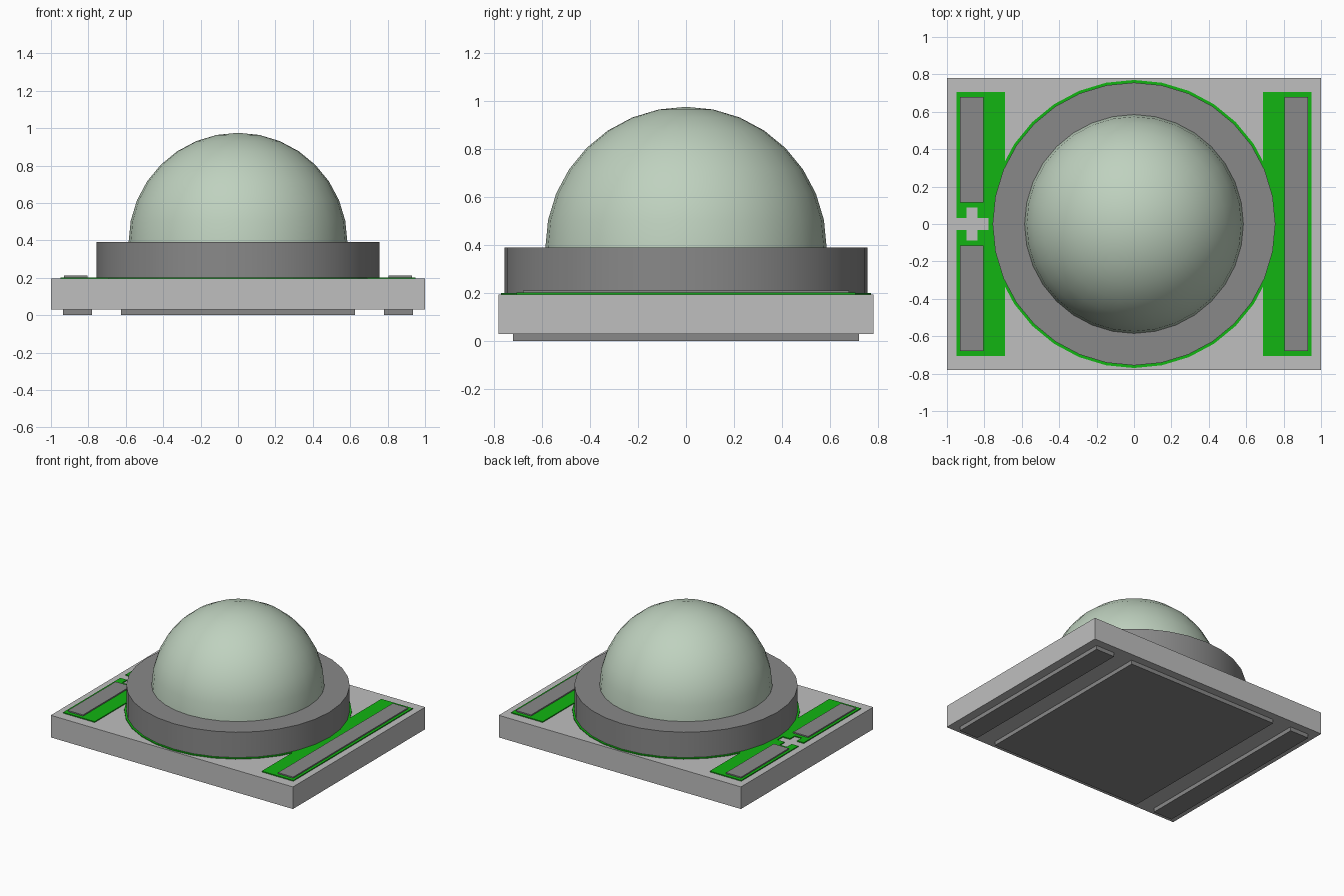
import bpy
import bmesh
import math

if "Cube" in bpy.data.objects:
    bpy.data.objects.remove(bpy.data.objects["Cube"])


def material(name, rgb):
    m = bpy.data.materials.new(name)
    m.diffuse_color = (*rgb, 1)
    m.use_nodes = True
    m.node_tree.nodes["Principled BSDF"].inputs["Base Color"].default_value = m.diffuse_color
    return m


LIGHT_GREY = material("light grey ceramic", (0.52, 0.52, 0.52))
MID_GREY = material("mid grey metal", (0.25, 0.25, 0.25))
GREEN = material("green trace", (0.006, 0.46, 0.006))
PALE_GREEN = material("pale green lens", (0.52, 0.64, 0.52))


def finish(bm, name, mat):
    bmesh.ops.recalc_face_normals(bm, faces=bm.faces)
    mesh = bpy.data.meshes.new(name)
    bm.to_mesh(mesh)
    bm.free()
    mesh.materials.append(mat)
    ob = bpy.data.objects.new(name, mesh)
    bpy.context.collection.objects.link(ob)
    return ob


def plate(name, outline, z0, z1, mat):
    """Extrude a flat outline from z0 up to z1."""
    bm = bmesh.new()
    face = bm.faces.new([bm.verts.new((x, y, z0)) for x, y in outline])
    top = bmesh.ops.extrude_face_region(bm, geom=[face])["geom"]
    bmesh.ops.translate(bm, vec=(0, 0, z1 - z0),
                        verts=[g for g in top if isinstance(g, bmesh.types.BMVert)])
    return finish(bm, name, mat)


def slab(name, x0, x1, y0, y1, z0, z1, mat):
    return plate(name, [(x0, y0), (x1, y0), (x1, y1), (x0, y1)], z0, z1, mat)


def circle(radius, n=32):
    return [(radius * math.cos(2 * math.pi * i / n),
             radius * math.sin(2 * math.pi * i / n)) for i in range(n)]


def smooth(ob):
    bpy.ops.object.select_all(action="DESELECT")
    ob.select_set(True)
    bpy.context.view_layer.objects.active = ob
    bpy.ops.object.shade_smooth_by_angle(angle=math.radians(30))


# Base board and the contacts beneath it
slab("board", -1, 1, -0.78, 0.78, 0.03, 0.195, LIGHT_GREY)
slab("thermal_pad", -0.625, 0.625, -0.72, 0.72, 0, 0.03, MID_GREY)
slab("left_bottom_contact", -0.935, -0.78, -0.72, 0.72, 0, 0.03, MID_GREY)
slab("right_bottom_contact", 0.78, 0.935, -0.72, 0.72, 0, 0.03, MID_GREY)

# Green traces: round centre, right strip, left strip with a plus-shaped notch
plate("round_trace", circle(0.77), 0.195, 0.201, GREEN)
slab("right_trace", 0.69, 0.95, -0.705, 0.705, 0.195, 0.202, GREEN)
half_notch = [(-0.777, 0.032), (-0.837, 0.032), (-0.837, 0.087),
              (-0.895, 0.087), (-0.895, 0.032), (-0.95, 0.032),
              (-0.95, 0.705), (-0.69, 0.705)]
plate("left_trace", half_notch + [(x, -y) for x, y in reversed(half_notch)],
      0.195, 0.202, GREEN)

# Contacts on top of the traces
slab("right_top_contact", 0.805, 0.93, -0.678, 0.678, 0.202, 0.211, MID_GREY)
slab("left_back_top_contact", -0.93, -0.805, 0.115, 0.678, 0.202, 0.211, MID_GREY)
slab("left_front_top_contact", -0.93, -0.805, -0.678, -0.115, 0.202, 0.211, MID_GREY)

# Round collar holding the lens
smooth(plate("collar", circle(0.756), 0.201, 0.39, MID_GREY))

# Hemispherical lens
bm = bmesh.new()
bmesh.ops.create_uvsphere(bm, u_segments=32, v_segments=16, radius=0.585)
bmesh.ops.delete(bm, geom=[v for v in bm.verts if v.co.z < -0.001], context="VERTS")
bmesh.ops.translate(bm, verts=bm.verts, vec=(0, 0, 0.39))
smooth(finish(bm, "lens_dome", PALE_GREEN))
